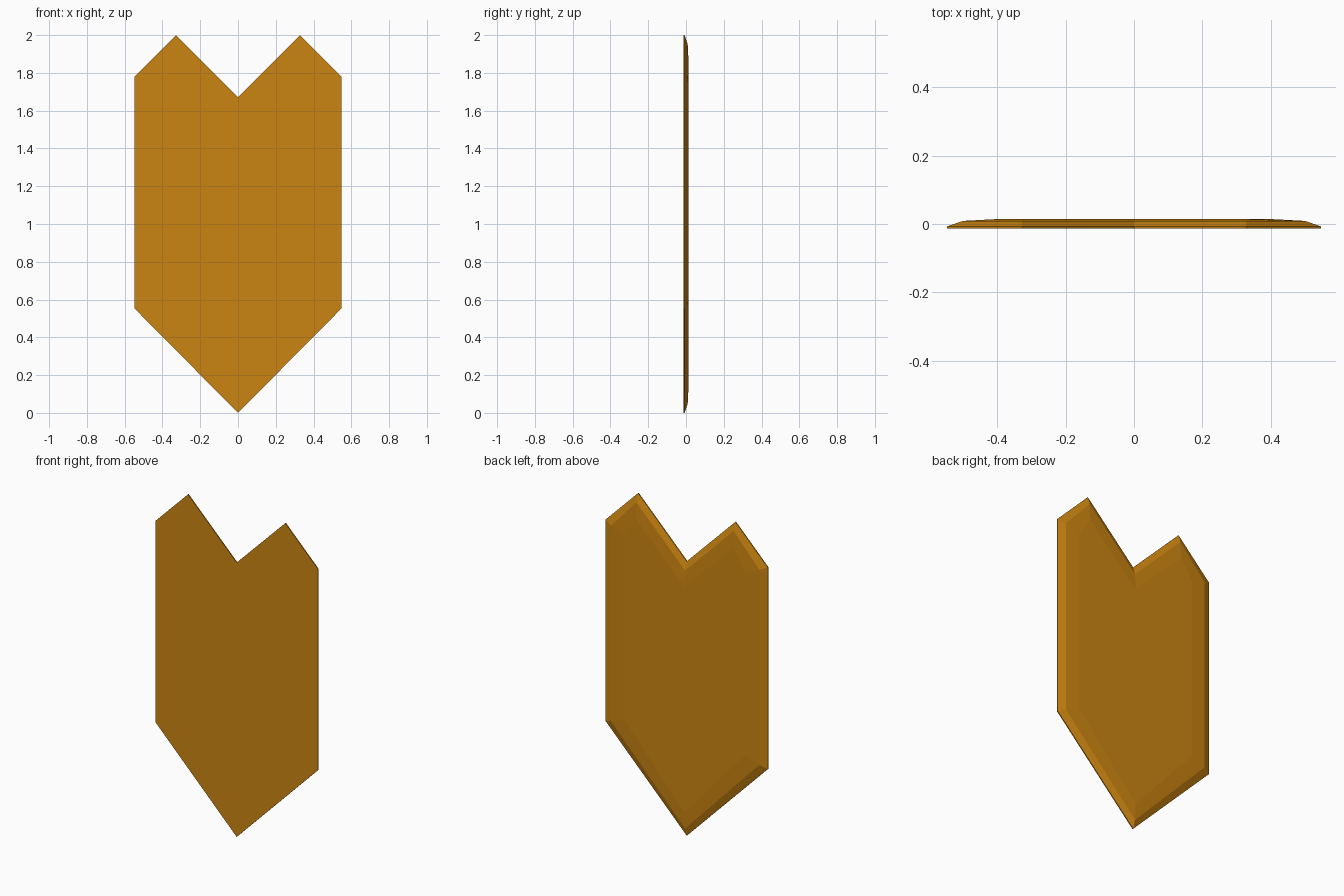
import bpy, bmesh
from mathutils import Vector

if "Cube" in bpy.data.objects:
    bpy.data.objects.remove(bpy.data.objects["Cube"])

# Right half of the outline (x, z), bottom tip to notch, then mirrored
half = [(0, 0), (0.547, 0.552), (0.547, 1.78), (0.328, 2.0), (0, 1.672)]
outline = [Vector(p) for p in half] + [Vector((-x, z)) for x, z in half[-2:0:-1]]
n = len(outline)


def inward(i):
    """Unit bisector pointing into the (counter-clockwise) outline."""
    a = (outline[i] - outline[i - 1]).normalized()
    b = (outline[(i + 1) % n] - outline[i]).normalized()
    return Vector((-a.y - b.y, a.x + b.x)).normalized()


# Stacked rings (y, inset along corner bisector): flat front, rounded back rim
layers = [(-0.013, 0), (-0.007, 0), (0.009, 0.05), (0.014, 0.15)]
bm = bmesh.new()
rings = []
for y, inset in layers:
    pts = [p + inward(i) * inset for i, p in enumerate(outline)]
    rings.append([bm.verts.new((p.x, y, p.y)) for p in pts])
for lo, hi in zip(rings, rings[1:]):
    for i in range(n):
        j = (i + 1) % n
        bm.faces.new((lo[i], lo[j], hi[j], hi[i]))
bm.faces.new(rings[0])
bm.faces.new(rings[-1][::-1])
bmesh.ops.recalc_face_normals(bm, faces=bm.faces)

mesh = bpy.data.meshes.new("notched_plate")
bm.to_mesh(mesh)
bm.free()
plate = bpy.data.objects.new("notched_plate", mesh)
bpy.context.collection.objects.link(plate)

# Amber colour
amber = bpy.data.materials.new("amber")
amber.diffuse_color = (0.6, 0.235, 0.006, 1)
amber.use_nodes = True
amber.node_tree.nodes["Principled BSDF"].inputs["Base Color"].default_value = amber.diffuse_color
mesh.materials.append(amber)
